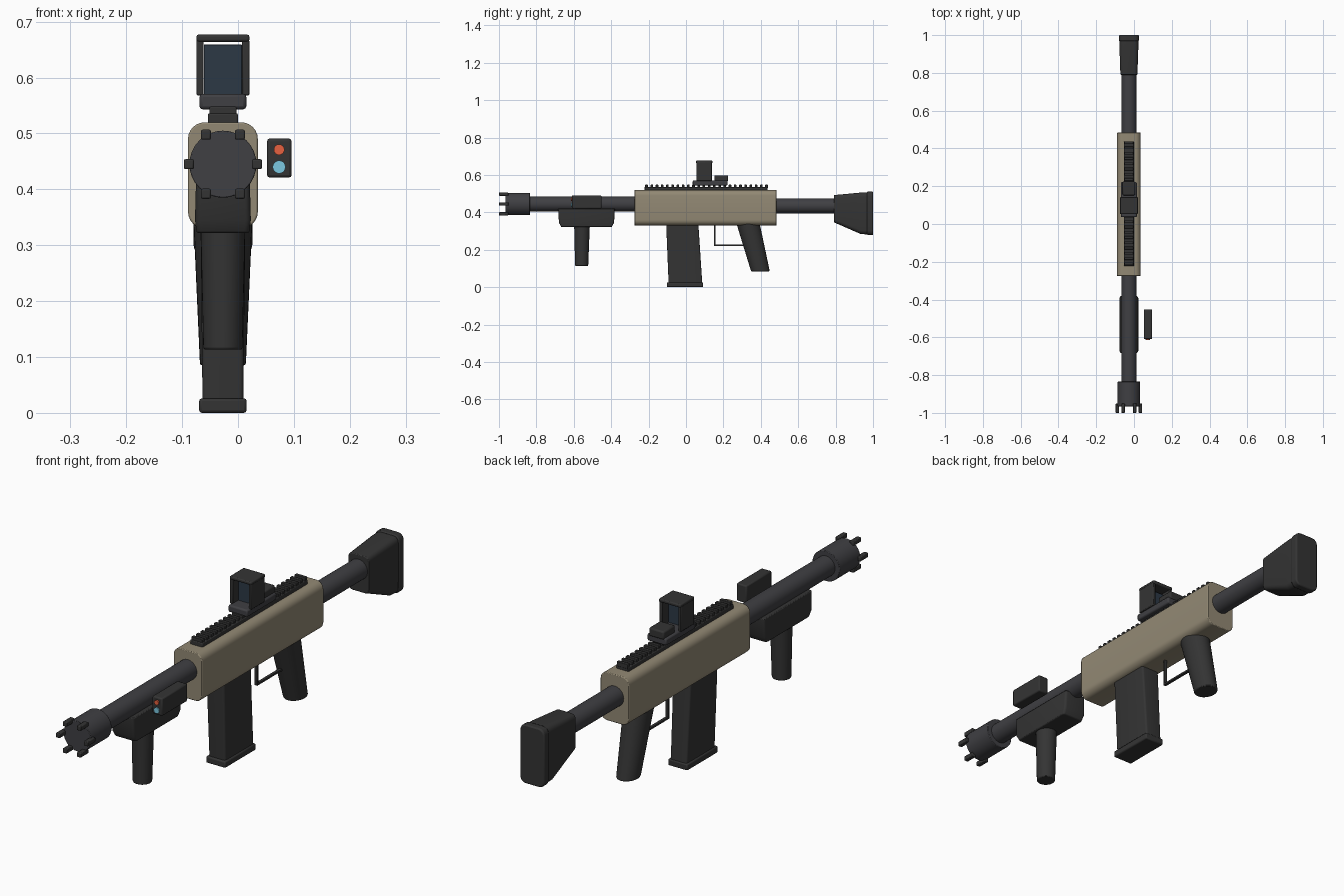
import bpy, bmesh, math
from mathutils import Vector

if "Cube" in bpy.data.objects:
    bpy.data.objects.remove(bpy.data.objects["Cube"])

CX = -0.027          # centre line of the gun
AX = 0.445           # bore height


def material(name, rgb):
    m = bpy.data.materials.new(name)
    m.diffuse_color = (*rgb, 1)
    m.use_nodes = True
    m.node_tree.nodes["Principled BSDF"].inputs["Base Color"].default_value = m.diffuse_color
    return m


TAN = material("tan", (0.29, 0.25, 0.175))
DARK = material("black_polymer", (0.034, 0.034, 0.034))
STEEL = material("dark_steel", (0.05, 0.05, 0.056))
GLASS = material("glass", (0.025, 0.04, 0.06))
ORANGE = material("orange_lens", (0.8, 0.12, 0.05))
BLUE = material("blue_lens", (0.2, 0.58, 0.75))


def ring(center, size, axis, r=None, seg=4):
    """Rounded rectangle (or ellipse when r is None) across the given axis."""
    a, b = size[0] / 2, size[1] / 2
    pts = []
    if r is None:
        for i in range(32):
            t = math.tau * i / 32
            pts.append((a * math.cos(t), b * math.sin(t)))
    else:
        for k, (sx, sy) in enumerate(((1, 1), (-1, 1), (-1, -1), (1, -1))):
            for i in range(seg + 1):
                t = math.pi / 2 * (k + i / seg)
                pts.append((sx * (a - r) + r * math.cos(t), sy * (b - r) + r * math.sin(t)))
    c = Vector(center)
    if axis == 'Y':
        return [c + Vector((u, 0, v)) for u, v in pts]
    return [c + Vector((u, v, 0)) for u, v in pts]


def loft(name, rings, mat, bevel=0.0):
    bm = bmesh.new()
    loops = [[bm.verts.new(p) for p in r] for r in rings]
    n = len(loops[0])
    for A, B in zip(loops, loops[1:]):
        for i in range(n):
            bm.faces.new((A[i], A[(i + 1) % n], B[(i + 1) % n], B[i]))
    bm.faces.new(loops[0])
    bm.faces.new(loops[-1])
    bmesh.ops.recalc_face_normals(bm, faces=bm.faces)
    return finish(name, bm, mat, bevel)


def finish(name, bm, mat, bevel):
    me = bpy.data.meshes.new(name)
    bm.to_mesh(me)
    bm.free()
    me.materials.append(mat)
    ob = bpy.data.objects.new(name, me)
    bpy.context.collection.objects.link(ob)
    if bevel:
        mod = ob.modifiers.new("bevel", 'BEVEL')
        mod.width, mod.segments = bevel, 2
        mod.limit_method, mod.angle_limit = 'ANGLE', math.radians(40)
    bpy.ops.object.select_all(action='DESELECT')
    ob.select_set(True)
    bpy.context.view_layer.objects.active = ob
    bpy.ops.object.shade_smooth_by_angle(angle=math.radians(35))
    return ob


def box(name, x, y, z, mat, bevel=0.003):
    bm = bmesh.new()
    bmesh.ops.create_cube(bm, size=1)
    for v in bm.verts:
        v.co = [(lo + hi) / 2 + c * (hi - lo) for c, (lo, hi) in zip(v.co, (x, y, z))]
    return finish(name, bm, mat, bevel)


def mid(width):
    return (CX - width / 2, CX + width / 2)


def tube(name, x, z, y0, y1, r, mat, bevel=0.0):
    return loft(name, [ring((x, y, z), (2 * r, 2 * r), 'Y') for y in (y0, y1)], mat, bevel)


# receiver
loft("receiver", [ring((CX, y, 0.425), (0.125, 0.19), 'Y', 0.03, 6) for y in (-0.275, 0.484)],
     TAN, 0.003)

# barrel, muzzle and prongs
tube("barrel", CX, AX, -0.85, -0.26, 0.04, STEEL)
tube("muzzle", CX, AX, -0.965, -0.835, 0.06, STEEL, 0.002)
for i in range(6):
    t = math.tau * i / 6
    px, pz = CX + 0.061 * math.cos(t), AX + 0.061 * math.sin(t)
    box(f"muzzle_prong_{i + 1}", (px - 0.009, px + 0.009), (-1.0, -0.95),
        (pz - 0.009, pz + 0.009), DARK, 0.003)

# handguard block and foregrip
loft("handguard", [ring((CX, -0.532, 0.322), (0.094, 0.27), 'Z', 0.01),
                   ring((CX, -0.532, 0.345), (0.1, 0.295), 'Z', 0.01),
                   ring((CX, -0.532, 0.42), (0.096, 0.303), 'Z', 0.01)], DARK, 0.003)
loft("foregrip", [ring((CX, -0.558, 0.113), (0.07, 0.07), 'Z'),
                  ring((CX, -0.556, 0.335), (0.08, 0.084), 'Z')], DARK, 0.004)

# side light module with two lenses
box("light_module", (0.052, 0.096), (-0.61, -0.452), (0.421, 0.491), DARK, 0.005)
tube("orange_lens", 0.0735, 0.471, -0.615, -0.6, 0.0095, ORANGE)
tube("blue_lens", 0.0735, 0.44, -0.615, -0.6, 0.0115, BLUE)

# magazine
loft("magazine", [ring((CX, -0.003, 0.02), (0.073, 0.18), 'Z', 0.008),
                  ring((CX, -0.02, 0.34), (0.08, 0.172), 'Z', 0.008)], DARK, 0.002)
box("magazine_base", mid(0.085), (-0.102, 0.091), (0.0, 0.026), DARK, 0.005)

# pistol grip and trigger guard
loft("pistol_grip", [ring((CX, 0.398, 0.085), (0.082, 0.1), 'Z'),
                     ring((CX, 0.332, 0.34), (0.105, 0.124), 'Z')], DARK, 0.004)
box("trigger_guard_front", mid(0.012), (0.15, 0.158), (0.22, 0.34), DARK, 0.001)
box("trigger_guard_bottom", mid(0.012), (0.15, 0.32), (0.22, 0.228), DARK, 0.001)

# stock
tube("stock_tube", CX, 0.435, 0.47, 0.81, 0.04, STEEL)
loft("stock", [ring((CX, 0.79, 0.42), (0.09, 0.145), 'Y', 0.018),
               ring((CX, 0.935, 0.395), (0.1, 0.222), 'Y', 0.022),
               ring((CX, 0.97, 0.395), (0.1, 0.225), 'Y', 0.022)], DARK, 0.003)
loft("butt_pad", [ring((CX, y, 0.395), (0.106, 0.232), 'Y', 0.024) for y in (0.968, 1.0)],
     DARK, 0.005)

# top rail with teeth
box("rail", mid(0.054), (-0.222, 0.436), (0.515, 0.536), DARK, 0.003)
for i in range(24):
    y = -0.218 + i * 0.0279
    box(f"rail_tooth_{i + 1}", mid(0.048), (y, y + 0.014), (0.53, 0.548), DARK, 0.002)

# reflex sight
box("sight_mount", mid(0.084), (0.036, 0.222), (0.543, 0.571), STEEL, 0.006)
box("sight_emitter", mid(0.066), (0.152, 0.225), (0.565, 0.598), DARK, 0.006)
for side, s in (("left", -1), ("right", 1)):
    c = CX + s * 0.041
    box(f"sight_post_{side}", (c - 0.0065, c + 0.0065), (0.055, 0.138), (0.568, 0.668), DARK, 0.003)
box("sight_roof", mid(0.095), (0.053, 0.142), (0.664, 0.677), DARK, 0.004)
box("sight_glass", mid(0.068), (0.09, 0.1), (0.568, 0.659), GLASS, 0.001)
